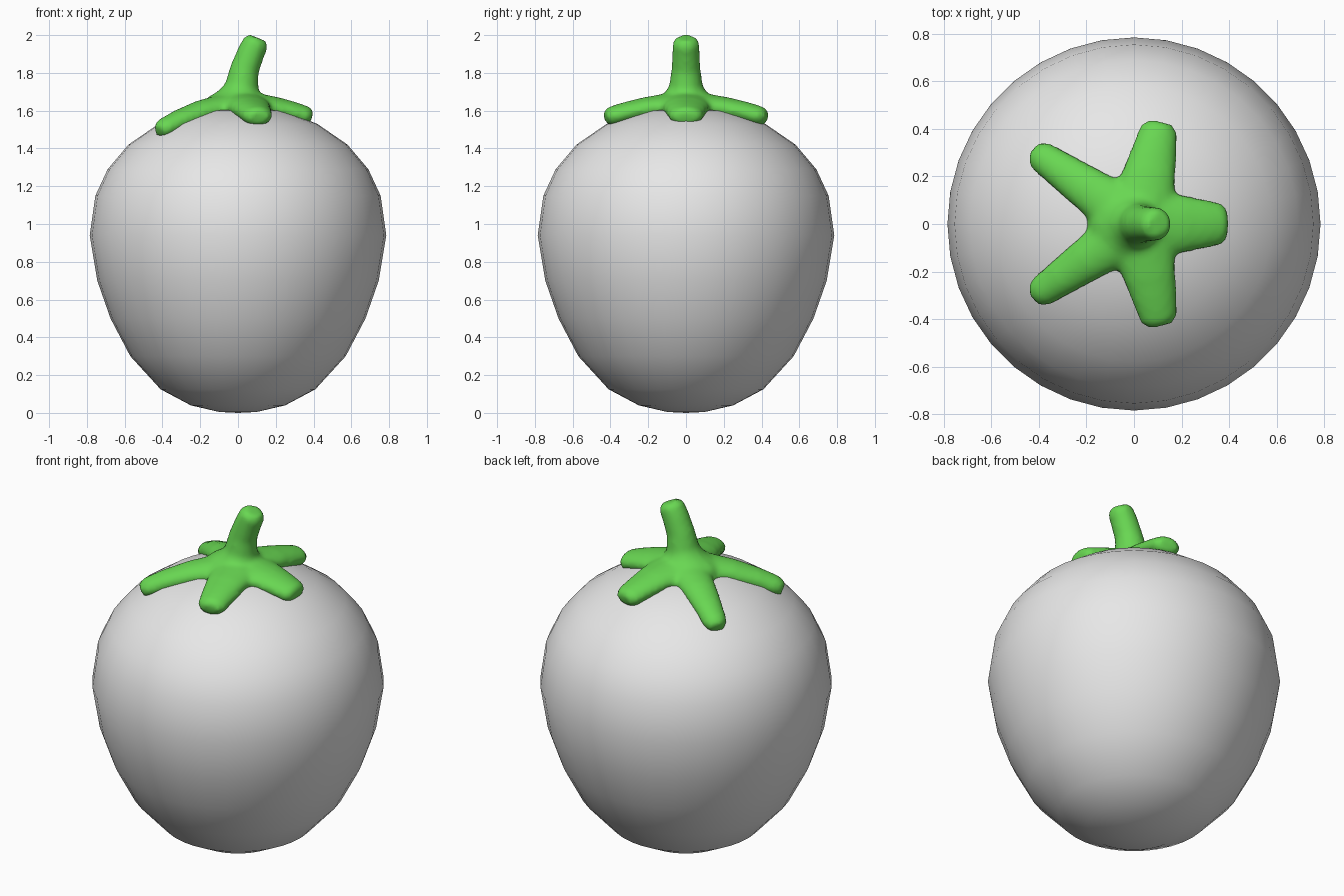
import bpy, bmesh, math
from mathutils import Vector

cube = bpy.data.objects.get("Cube")
if cube:
    bpy.data.objects.remove(cube, do_unlink=True)


def material(name, rgb):
    mat = bpy.data.materials.new(name)
    mat.use_nodes = True
    color = (*rgb, 1)
    mat.diffuse_color = color
    mat.node_tree.nodes["Principled BSDF"].inputs["Base Color"].default_value = color
    return mat


def add_object(name, bm, mat):
    bmesh.ops.recalc_face_normals(bm, faces=bm.faces)
    for face in bm.faces:
        face.smooth = True
    mesh = bpy.data.meshes.new(name)
    bm.to_mesh(mesh)
    bm.free()
    mesh.materials.append(mat)
    obj = bpy.data.objects.new(name, mesh)
    bpy.context.collection.objects.link(obj)
    return obj


def tube(bm, stations, sides=16):
    """Closed tube through (centre, half width, half thickness) stations."""
    centres = [Vector(s[0]) for s in stations]
    rings = []
    for i, (_, width, thick) in enumerate(stations):
        along = (centres[min(i + 1, len(centres) - 1)] - centres[max(i - 1, 0)]).normalized()
        across = Vector((0, 0, 1)).cross(along).normalized()
        up = along.cross(across)
        ring = []
        for k in range(sides):
            a = math.tau * k / sides
            ring.append(bm.verts.new(centres[i] + across * width * math.cos(a) + up * thick * math.sin(a)))
        rings.append(ring)
    for low, high in zip(rings, rings[1:]):
        for k in range(sides):
            n = (k + 1) % sides
            bm.faces.new((low[k], low[n], high[n], high[k]))
    bm.faces.new(rings[0][::-1])
    bm.faces.new(rings[-1])


fruit_grey = material("fruit grey", (0.8, 0.8, 0.8))
stem_green = material("stem green", (0.14, 0.68, 0.085))

# Fruit: a turned profile, widest above the middle
profile = [(0, 0), (0.1, 0.005), (0.25, 0.04), (0.41, 0.125), (0.57, 0.3), (0.675, 0.5),
           (0.745, 0.7), (0.785, 0.94), (0.755, 1.15), (0.69, 1.29), (0.58, 1.42),
           (0.42, 1.53), (0.24, 1.6), (0, 1.63)]
bm = bmesh.new()
points = [bm.verts.new((r, 0, z)) for r, z in profile]
edges = [bm.edges.new(pair) for pair in zip(points, points[1:])]
bmesh.ops.spin(bm, geom=points + edges, axis=(0, 0, 1), cent=(0, 0, 0),
               angle=math.tau, steps=36, use_duplicate=False)
bmesh.ops.remove_doubles(bm, verts=bm.verts, dist=0.001)
add_object("fruit", bm, fruit_grey)

# Calyx: five drooping sepals, a hub and a leaning stem fused into one skin
bm = bmesh.new()
hub = Vector((0.02, 0, 1.63))


def sepal(tip, width, tip_width, tip_z):
    end = Vector((*tip, tip_z))
    stations = []
    for t in (0, 0.25, 0.5, 0.75, 0.93, 1):
        p = hub.lerp(end, t)
        p.z = hub.z + (tip_z - hub.z) * t ** 1.9
        w = width + (tip_width - width) * t
        thick = 0.07 - 0.018 * t
        round_off = 0.72 if t == 1 else 1
        stations.append((p, w * round_off, thick * round_off))
    tube(bm, stations)


sepal((0.39, 0), 0.16, 0.085, 1.56)
for side in (1, -1):
    sepal((0.11, 0.425 * side), 0.15, 0.075, 1.56)
    sepal((-0.42, 0.305 * side), 0.125, 0.062, 1.49)

tube(bm, [((0.0, 0, 1.57), 0.21, 0.21), ((0.005, 0, 1.64), 0.18, 0.18),
          ((0.015, 0, 1.69), 0.115, 0.115), ((0.02, 0, 1.73), 0.09, 0.09),
          ((0.035, 0, 1.82), 0.077, 0.077), ((0.07, 0, 1.91), 0.073, 0.073),
          ((0.095, 0, 1.96), 0.07, 0.07), ((0.105, 0, 1.985), 0.05, 0.05)])

calyx = add_object("calyx_and_stem", bm, stem_green)
remesh = calyx.modifiers.new("fuse", 'REMESH')
remesh.mode = 'VOXEL'
remesh.voxel_size = 0.016
remesh.use_smooth_shade = True
smooth = calyx.modifiers.new("soften", 'SMOOTH')
smooth.factor = 0.5
smooth.iterations = 5
